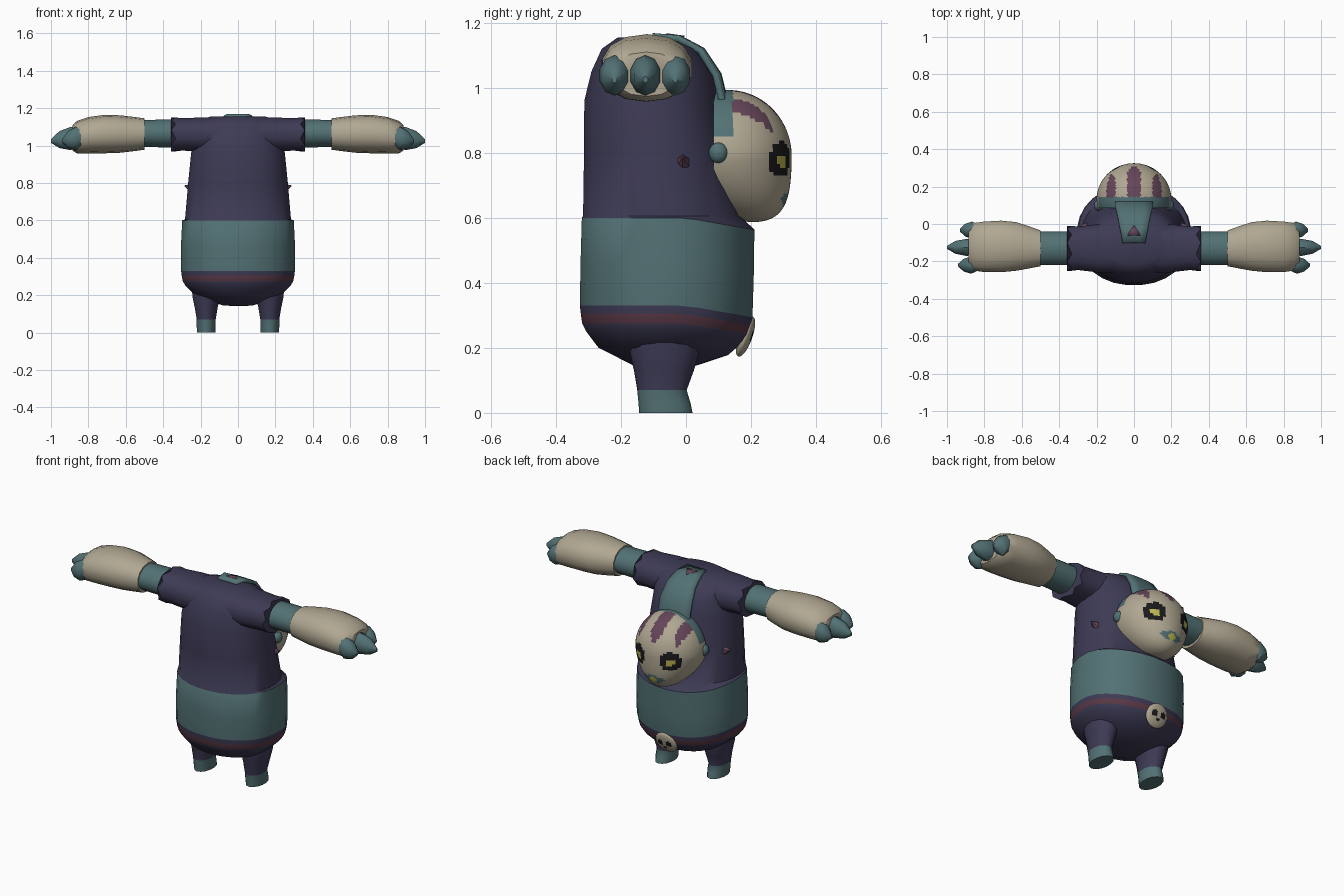
import bpy, bmesh, math
from mathutils import Vector

cube = bpy.data.objects.get("Cube")
if cube:
    bpy.data.objects.remove(cube, do_unlink=True)


def material(name, rgb):
    m = bpy.data.materials.new(name)
    m.use_nodes = True
    m.diffuse_color = (*rgb, 1)
    m.node_tree.nodes["Principled BSDF"].inputs["Base Color"].default_value = (*rgb, 1)
    return m


purple = material("dark purple cloth", (.047, .043, .09))
teal = material("teal", (.085, .165, .175))
bone = material("bone", (.44, .39, .29))
mauve = material("mauve paint", (.13, .06, .10))
maroon = material("maroon stripe", (.10, .04, .06))
black = material("black", (.01, .01, .012))
yellow = material("yellow", (.50, .47, .08))


def finish(name, bm, mats, mirror=False, angle=42):
    bmesh.ops.recalc_face_normals(bm, faces=bm.faces)
    mesh = bpy.data.meshes.new(name)
    bm.to_mesh(mesh)
    bm.free()
    for m in mats:
        mesh.materials.append(m)
    ob = bpy.data.objects.new(name, mesh)
    bpy.context.collection.objects.link(ob)
    for other in bpy.context.selected_objects:
        other.select_set(False)
    ob.select_set(True)
    bpy.context.view_layer.objects.active = ob
    bpy.ops.object.shade_smooth_by_angle(angle=math.radians(angle))
    if mirror:
        ob.modifiers.new("mirror", 'MIRROR')
    return ob


def loft(name, axis, rings, mats, bands=None, n=16, mirror=False, warp=None, power=1.0):
    """Skin elliptical rings (t, centre a, centre b, radius a, radius b) along x or z."""
    bm = bmesh.new()
    loops = []
    for k, (t, ca, cb, ra, rb) in enumerate(rings):
        loop = []
        for i in range(n):
            ang = 2 * math.pi * (i + .5) / n
            c, s = math.cos(ang), math.sin(ang)
            a = ca + ra * math.copysign(abs(c) ** power, c)
            b = cb + rb * math.copysign(abs(s) ** power, s)
            p = Vector((t, a, b)) if axis == 'x' else Vector((a, b, t))
            if warp:
                warp(p, k, i)
            loop.append(bm.verts.new(p))
        loops.append(loop)
    for k in range(len(loops) - 1):
        for i in range(n):
            j = (i + 1) % n
            f = bm.faces.new((loops[k][i], loops[k][j], loops[k + 1][j], loops[k + 1][i]))
            f.material_index = bands[k] if bands else 0
    bm.faces.new(loops[0]).material_index = bands[0] if bands else 0
    bm.faces.new(loops[-1]).material_index = bands[-1] if bands else 0
    return finish(name, bm, mats, mirror)


def ball(name, centre, radii, mats, seg=(12, 8), rule=None, warp=None, keep_y=None, mirror=False):
    """Ellipsoid, optionally warped, cut behind keep_y and coloured by a rule."""
    bm = bmesh.new()
    bmesh.ops.create_uvsphere(bm, u_segments=seg[0], v_segments=seg[1], radius=1)
    for v in bm.verts:
        if warp:
            warp(v.co)
        v.co = Vector([c + r * q for c, r, q in zip(centre, radii, v.co)])
    if keep_y is not None:
        bmesh.ops.bisect_plane(bm, geom=bm.verts[:] + bm.edges[:] + bm.faces[:],
                               plane_co=(0, keep_y, 0), plane_no=(0, 1, 0), clear_inner=True)
    if rule:
        for f in bm.faces:
            f.material_index = rule(f.calc_center_median())
    return finish(name, bm, mats, mirror)


def inside(p, x, z, rx, rz):
    return ((abs(p.x) - x) / rx) ** 2 + ((p.z - z) / rz) ** 2 < 1


# Robe body with belt and stripe; the lower half dips toward the face side
def dip(p, k, i):
    if p.z < .603:
        p.z -= .035 * max(0, p.y) / .2


loft("robe_body", 'z', [
    (.145, 0, -.07, .08, .09), (.2, 0, -.07, .23, .2), (.25, 0, -.065, .282, .243),
    (.275, 0, -.064, .297, .257), (.305, 0, -.062, .303, .263), (.33, 0, -.061, .306, .267),
    (.46, 0, -.058, .307, .268), (.6, 0, -.055, .3, .267), (.606, 0, -.075, .285, .243),
    (.8, 0, -.093, .268, .222), (.96, 0, -.107, .252, .207), (1.05, 0, -.105, .24, .187),
    (1.12, 0, -.115, .235, .145), (1.155, 0, -.13, .15, .08)],
    [purple, teal, maroon], [0, 0, 0, 2, 0, 1, 1, 0, 0, 0, 0, 0, 0], n=28, warp=dip, power=.93)


# Sleeves with a ragged hem
def ragged(p, k, i):
    if k == 3:
        p.x += .012 if i % 2 else -.012


loft("sleeves", 'x', [(0, -.13, 1.06, .14, .095), (.2, -.13, 1.06, .13, .092),
                      (.3, -.13, 1.06, .118, .088), (.345, -.13, 1.06, .122, .092)],
     [purple], mirror=True, warp=ragged, power=.85)

# Forearms, gauntlets and three claws on each hand
loft("forearms", 'x', [(.3, -.13, 1.065, .09, .078), (.52, -.13, 1.065, .092, .073)],
     [teal], mirror=True)
loft("gauntlets", 'x', [
    (.5, -.13, 1.062, .098, .084), (.56, -.125, 1.062, .115, .092), (.63, -.12, 1.062, .133, .1),
    (.71, -.12, 1.062, .141, .103), (.8, -.122, 1.055, .138, .098),
    (.86, -.122, 1.045, .13, .087), (.885, -.122, 1.042, .1, .068)],
    [bone], n=14, mirror=True, power=.9)
for label, y, splay, tip in (("outer", -.205, -.015, .94), ("middle", -.125, 0, 1.0),
                             ("inner", -.045, .012, .93)):
    span = tip - .82
    loft(label + "_claws", 'x', [
        (.82, y, 1.05, .04, .05), (.82 + span * .42, y + splay, 1.038, .048, .062),
        (.82 + span * .75, y + splay, 1.032, .036, .045),
        (tip, y + splay, 1.025, .008, .01)], [teal], n=10, mirror=True)

# Legs with teal feet
loft("legs", 'z', [
    (0, .17, -.062, .05, .082), (.03, .17, -.066, .052, .08), (.07, .17, -.074, .052, .076),
    (.13, .17, -.068, .062, .092), (.19, .17, -.066, .075, .108), (.25, .165, -.066, .085, .115)],
    [purple, teal], [1, 1, 0, 0, 0], n=14, mirror=True)


# Mask with painted brow stripes, eyes, mouth and a rear hood band
def jaw(q):
    down = max(0, -q.z)
    q.y += .4 * down ** 2
    q.x *= 1 - .15 * down


def mask_colour(p):
    if p.y < .145:
        return 1 if p.z > .85 else 0
    if inside(p, .1, .775, .024, .022):
        return 4
    if inside(p, .1, .78, .05, .055):
        return 3
    if inside(p, 0, .655, .022, .016):
        return 4
    if inside(p, 0, .66, .065, .022):
        return 1
    taper = min(1, (p.z - .855) / .07)
    side = abs(abs(p.x) - .125) < .026 * taper
    if p.z > .86 and (abs(p.x) < .036 * taper or side):
        return 2
    return 0


ball("mask", (0, .13, .79), (.2, .195, .203), [bone, teal, mauve, black, yellow],
     seg=(72, 52), rule=mask_colour, warp=jaw, keep_y=.085)
ball("mask_ear_knobs", (.19, .1, .8), (.025, .03, .032), [teal], mirror=True)


# Skull charm under the belt
def lean(q):
    q.y += .9 * q.z


ball("skull_charm", (0, .183, .235), (.068, .022, .062), [bone, black], seg=(36, 28), warp=lean,
     rule=lambda p: 1 if inside(p, .026, .237, .018, .017) or inside(p, 0, .208, .007, .009) else 0)

# Collar bib running from the neck down to the mask
bm = bmesh.new()
rows = []
for y, z, half in ((-.1, 1.158, .06), (-.02, 1.152, .075), (.05, 1.115, .088), (.1, 1.04, .1),
                   (.117, .97, .1), (.13, .9, .1)):
    rows.append([bm.verts.new((half * u, y - .9 * (half * u) ** 2, z))
                 for u in (-1, -.5, 0, .5, 1)])
for lo, hi in zip(rows, rows[1:]):
    for i in range(4):
        bm.faces.new((lo[i], lo[i + 1], hi[i + 1], hi[i]))
bib = finish("collar_bib", bm, [teal])
thick = bib.modifiers.new("thickness", 'SOLIDIFY')
thick.thickness = .02
thick.offset = 0

# Mauve patch on the collar
bm = bmesh.new()
bm.faces.new([bm.verts.new(p) for p in ((-.035, -.06, 1.168), (.035, -.06, 1.168), (0, -.005, 1.16))])
patch = finish("collar_patch", bm, [mauve])
patch.modifiers.new("thickness", 'SOLIDIFY').thickness = .006

# Small studs on the robe sides
loft("side_studs", 'x', [(.25, -.01, .77, .022, .025), (.285, -.01, .785, .003, .003)],
     [mauve], n=6, mirror=True)
